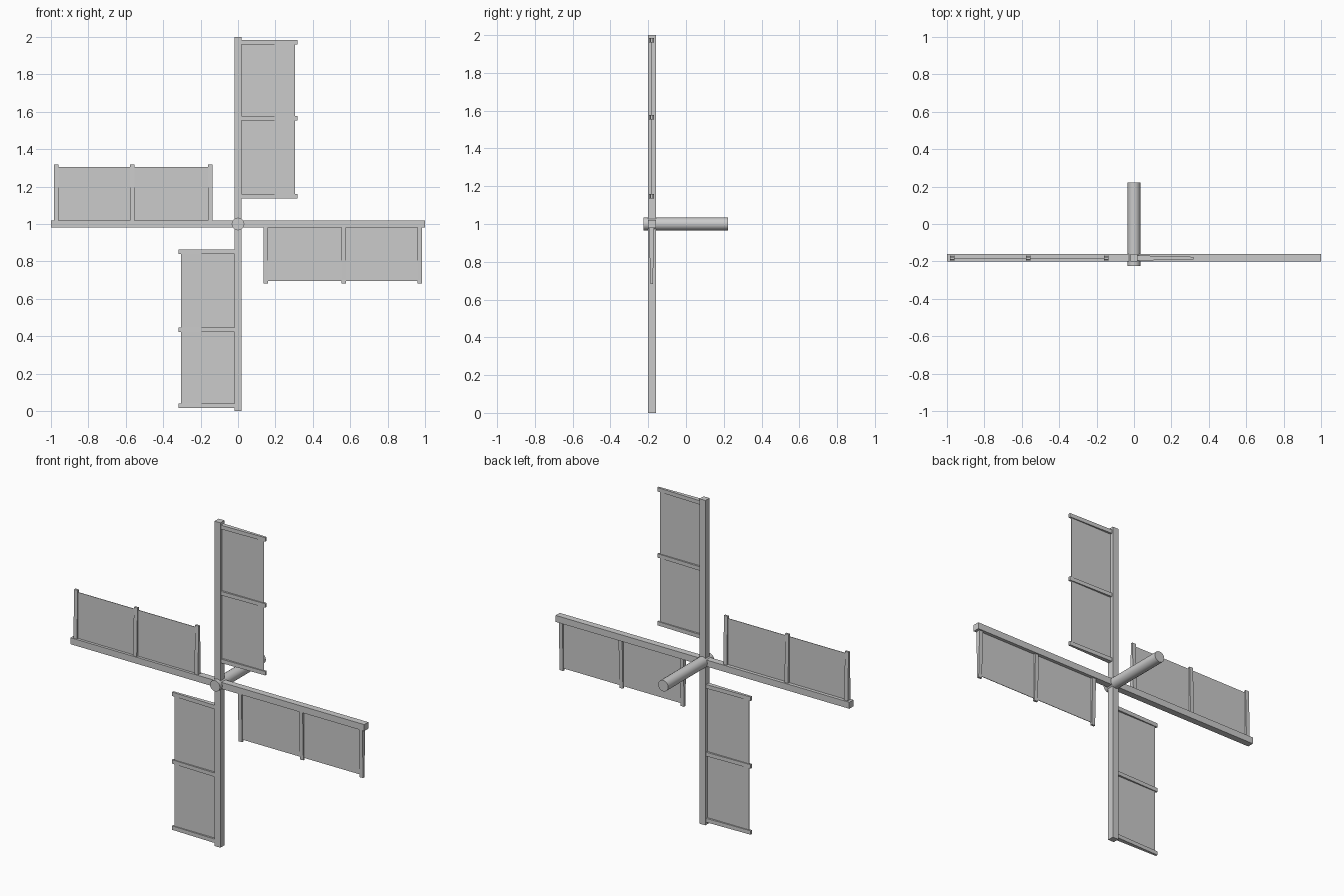
import bpy, bmesh, math
from mathutils import Matrix, Vector

if "Cube" in bpy.data.objects:
    bpy.data.objects.remove(bpy.data.objects["Cube"])

HUB = Vector((0, 0, 1))
SAIL_Y = -0.182


def tapered_box(name, x0, x1, y, d0, d1, z0, z1, turn=0):
    """Box with depth d0 at x0 and d1 at x1, turned about the hub's y axis."""
    bm = bmesh.new()
    bmesh.ops.create_cube(bm, size=1)
    rot = Matrix.Rotation(turn, 3, 'Y')
    for v in bm.verts:
        t = v.co.x + 0.5
        p = Vector((x0 + (x1 - x0) * t,
                    y + v.co.y * (d0 + (d1 - d0) * t),
                    z0 + (z1 - z0) * (v.co.z + 0.5)))
        v.co = rot @ p + HUB
    me = bpy.data.meshes.new(name)
    bm.to_mesh(me)
    bm.free()
    ob = bpy.data.objects.new(name, me)
    bpy.context.collection.objects.link(ob)
    return ob


# axle
bpy.ops.mesh.primitive_cylinder_add(vertices=16, radius=0.034, depth=0.447,
                                    location=(0, -0.001, 1),
                                    rotation=(math.pi / 2, 0, 0))
bpy.context.object.name = "axle"
bpy.ops.object.shade_smooth_by_angle()

# two crossed spars
for i, name in enumerate(("vertical_spar", "horizontal_spar")):
    tapered_box(name, -0.02, 0.02, -0.18, 0.04, 0.04, -1, 1, i * math.pi / 2)

# four sails, each a thin cloth on three tapered bars
for i in range(4):
    turn = i * math.pi / 2
    tapered_box(f"sail_cloth_{i + 1}", 0.015, 0.304, SAIL_Y, 0.003, 0.003,
                0.14, 0.982, turn)
    for j, r in enumerate((0.148, 0.565, 0.972)):
        tapered_box(f"sail_bar_{i + 1}_{j + 1}", 0.015, 0.318, SAIL_Y,
                    0.028, 0.013, r - 0.012, r + 0.012, turn)
